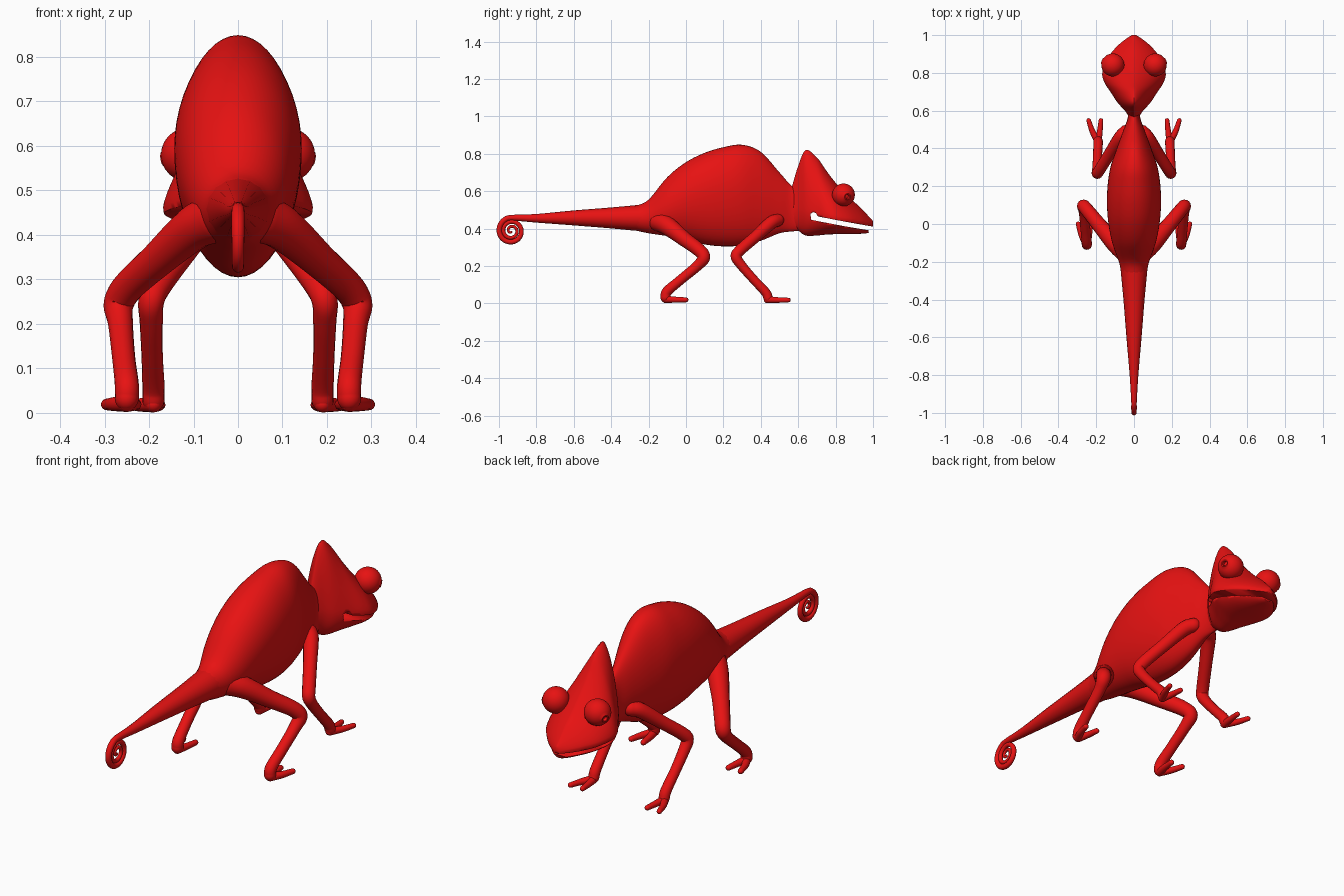
import bpy, bmesh
from math import sin, cos, pi, copysign
from mathutils import Vector

cube = bpy.data.objects.get("Cube")
if cube:
    bpy.data.objects.remove(cube, do_unlink=True)

red = bpy.data.materials.new("red_skin")
red.use_nodes = True
red.diffuse_color = (0.8, 0.006, 0.006, 1)
red.node_tree.nodes["Principled BSDF"].inputs["Base Color"].default_value = red.diffuse_color


def smooth_rows(rows, steps):
    """Catmull-Rom interpolation through rows of numbers."""
    rows = [Vector(r) for r in rows]
    pts = [rows[0] * 2 - rows[1]] + rows + [rows[-1] * 2 - rows[-2]]
    out = []
    for a, b, c, d in zip(pts, pts[1:], pts[2:], pts[3:]):
        for i in range(steps):
            t = i / steps
            out.append(0.5 * (2 * b + (c - a) * t + (2 * a - 5 * b + 4 * c - d) * t ** 2
                              + (3 * b - a - 3 * c + d) * t ** 3))
    return out + [rows[-1]]


def loft(name, rings, mirror=False, angle=0.8):
    """Skin a list of equal rings and cap both ends."""
    bm = bmesh.new()
    loops = [[bm.verts.new(p) for p in ring] for ring in rings]
    n = len(loops[0])
    for a, b in zip(loops, loops[1:]):
        for i in range(n):
            j = (i + 1) % n
            bm.faces.new((a[i], a[j], b[j], b[i]))
    bm.faces.new(loops[0])
    bm.faces.new(loops[-1])
    bmesh.ops.recalc_face_normals(bm, faces=bm.faces)
    mesh = bpy.data.meshes.new(name)
    bm.to_mesh(mesh)
    bm.free()
    mesh.materials.append(red)
    obj = bpy.data.objects.new(name, mesh)
    bpy.context.collection.objects.link(obj)
    bpy.ops.object.select_all(action='DESELECT')
    bpy.context.view_layer.objects.active = obj
    obj.select_set(True)
    bpy.ops.object.shade_smooth_by_angle(angle=angle)
    if mirror:
        obj.modifiers.new("Mirror", 'MIRROR')
    return obj


def sections(rows, crest=1.0, n=48):
    """Egg-shaped rings from rows of y, bottom, top, half width, widest height."""
    rings = []
    for y, low, high, w, mid in smooth_rows(rows, 5):
        ring = []
        for i in range(n):
            c, s = cos(2 * pi * i / n), sin(2 * pi * i / n)
            p = crest if s > 0 else 1
            x = copysign(abs(c) ** p, c) * w
            z = mid + (abs(s) ** p * (high - mid) if s > 0 else s * (mid - low))
            ring.append((x, y, z))
        rings.append(ring)
    return rings


def tube(name, path, steps=6, mirror=True, n=16):
    """Round limb with rounded ends along points of x, y, z, radius."""
    pts = smooth_rows(path, steps)
    stations = []
    for i, p in enumerate(pts):
        t = (pts[min(i + 1, len(pts) - 1)] - pts[max(i - 1, 0)]).xyz.normalized()
        stations.append((p.xyz, t, p.w))
    caps = [0.35, 0.75, 1.1, 1.4]
    p, t, r = stations[0]
    start = [(p - t * r * sin(a), t, r * cos(a)) for a in reversed(caps)]
    p, t, r = stations[-1]
    end = [(p + t * r * sin(a), t, r * cos(a)) for a in caps]
    rings = []
    for p, t, r in start + stations + end:
        u = (Vector((1, 0, 0)) - t * t.x).normalized()
        v = t.cross(u)
        rings.append([p + r * (u * cos(2 * pi * i / n) + v * sin(2 * pi * i / n)) for i in range(n)])
    return loft(name, rings, mirror)


# Torso, tall and narrow
loft("body", sections([
    (-0.27, 0.39, 0.52, 0.065, 0.455),
    (-0.20, 0.375, 0.555, 0.08, 0.46),
    (-0.10, 0.36, 0.675, 0.115, 0.51),
    (0.0, 0.34, 0.755, 0.135, 0.56),
    (0.1, 0.315, 0.805, 0.143, 0.59),
    (0.2, 0.305, 0.835, 0.14, 0.60),
    (0.3, 0.31, 0.848, 0.125, 0.60),
    (0.4, 0.335, 0.81, 0.092, 0.57),
    (0.5, 0.375, 0.70, 0.055, 0.53),
    (0.57, 0.385, 0.625, 0.032, 0.50),
    (0.64, 0.39, 0.60, 0.04, 0.48)]))

# Tail, ending in a flat spiral
tail = [(0, -0.15, 0.46, 0.078), (0, -0.25, 0.457, 0.07), (0, -0.4, 0.457, 0.056),
        (0, -0.6, 0.457, 0.04), (0, -0.8, 0.455, 0.023)]
turns, count = 2.5, 30
for i in range(count + 1):
    k = i / count
    a = pi / 2 + k * turns * 2 * pi
    rad = 0.064 * (1 - k) ** 0.8 + 0.006
    tail.append((0, -0.934 + rad * cos(a), 0.388 + rad * sin(a), 0.015 - 0.009 * k))
tube("tail", tail, steps=4, mirror=False)

# Head with a ridged casque
head = loft("head", sections([
    (0.565, 0.42, 0.62, 0.026, 0.50),
    (0.60, 0.39, 0.735, 0.048, 0.50),
    (0.64, 0.363, 0.82, 0.085, 0.49),
    (0.70, 0.363, 0.78, 0.125, 0.48),
    (0.75, 0.368, 0.71, 0.157, 0.47),
    (0.80, 0.37, 0.645, 0.168, 0.46),
    (0.87, 0.37, 0.57, 0.145, 0.45),
    (0.93, 0.372, 0.515, 0.10, 0.44),
    (0.97, 0.376, 0.473, 0.056, 0.43),
    (1.0, 0.39, 0.44, 0.012, 0.42)], crest=1.4))

# Open mouth, cut right through the head
gap = [(0.665, 0.478), (0.68, 0.488), (0.695, 0.483), (0.705, 0.465), (0.85, 0.437),
       (1.03, 0.405), (1.03, 0.36), (0.98, 0.37), (0.975, 0.391), (0.85, 0.412),
       (0.72, 0.437), (0.67, 0.447)]
cutter = loft("mouth_cutter", [[(x, y, z) for y, z in gap] for x in (-0.3, 0.3)])
cutter.hide_render = True
cut = head.modifiers.new("Mouth", 'BOOLEAN')
cut.operation = 'DIFFERENCE'
cut.solver = 'EXACT'
cut.object = cutter
bpy.context.view_layer.objects.active = head
bpy.ops.object.modifier_apply(modifier=cut.name)
bpy.data.objects.remove(cutter, do_unlink=True)

# Bulging eyes with a small sunken pupil
R = 0.061
profile = [(0.002, 0.047), (0.01, 0.047), (0.012, 0.06), (0.017, 0.061)]
profile += [(R * sin(a), R * cos(a)) for a in [0.32 + 0.2 * i for i in range(15)]]
turn = Vector((0.92, 0.35, -0.15)).to_track_quat('Z', 'Y')
centre = Vector((0.112, 0.842, 0.58))
loft("eyes", [[centre + turn @ Vector((r * cos(pi * i / 16), r * sin(pi * i / 16), h))
               for i in range(32)] for r, h in profile], mirror=True)

# Hind legs and toes
tube("hind_legs", [
    (0.045, -0.15, 0.44, 0.055), (0.10, -0.10, 0.415, 0.05), (0.18, -0.01, 0.345, 0.04),
    (0.245, 0.07, 0.285, 0.036), (0.268, 0.095, 0.245, 0.034), (0.264, 0.06, 0.20, 0.028),
    (0.257, -0.03, 0.125, 0.026), (0.25, -0.10, 0.065, 0.027), (0.25, -0.11, 0.032, 0.027)])
for name, x in (("outer", 0.295), ("inner", 0.23)):
    tube("hind_toe_" + name, [(0.25, -0.11, 0.022, 0.02), (0.25 + (x - 0.25) * 0.6, -0.06, 0.02, 0.016),
                              (x, 0.0, 0.019, 0.013)])

# Front legs and toes
tube("front_legs", [
    (0.045, 0.49, 0.445, 0.034), (0.075, 0.455, 0.43, 0.035), (0.13, 0.37, 0.355, 0.031),
    (0.18, 0.29, 0.285, 0.03), (0.195, 0.268, 0.25, 0.029), (0.195, 0.295, 0.205, 0.026),
    (0.193, 0.36, 0.13, 0.024), (0.19, 0.425, 0.06, 0.025), (0.19, 0.44, 0.028, 0.025)])
for name, x in (("outer", 0.24), ("inner", 0.175)):
    tube("front_toe_" + name, [(0.19, 0.435, 0.02, 0.019), (0.19 + (x - 0.19) * 0.6, 0.49, 0.018, 0.015),
                               (x, 0.548, 0.018, 0.012)])
